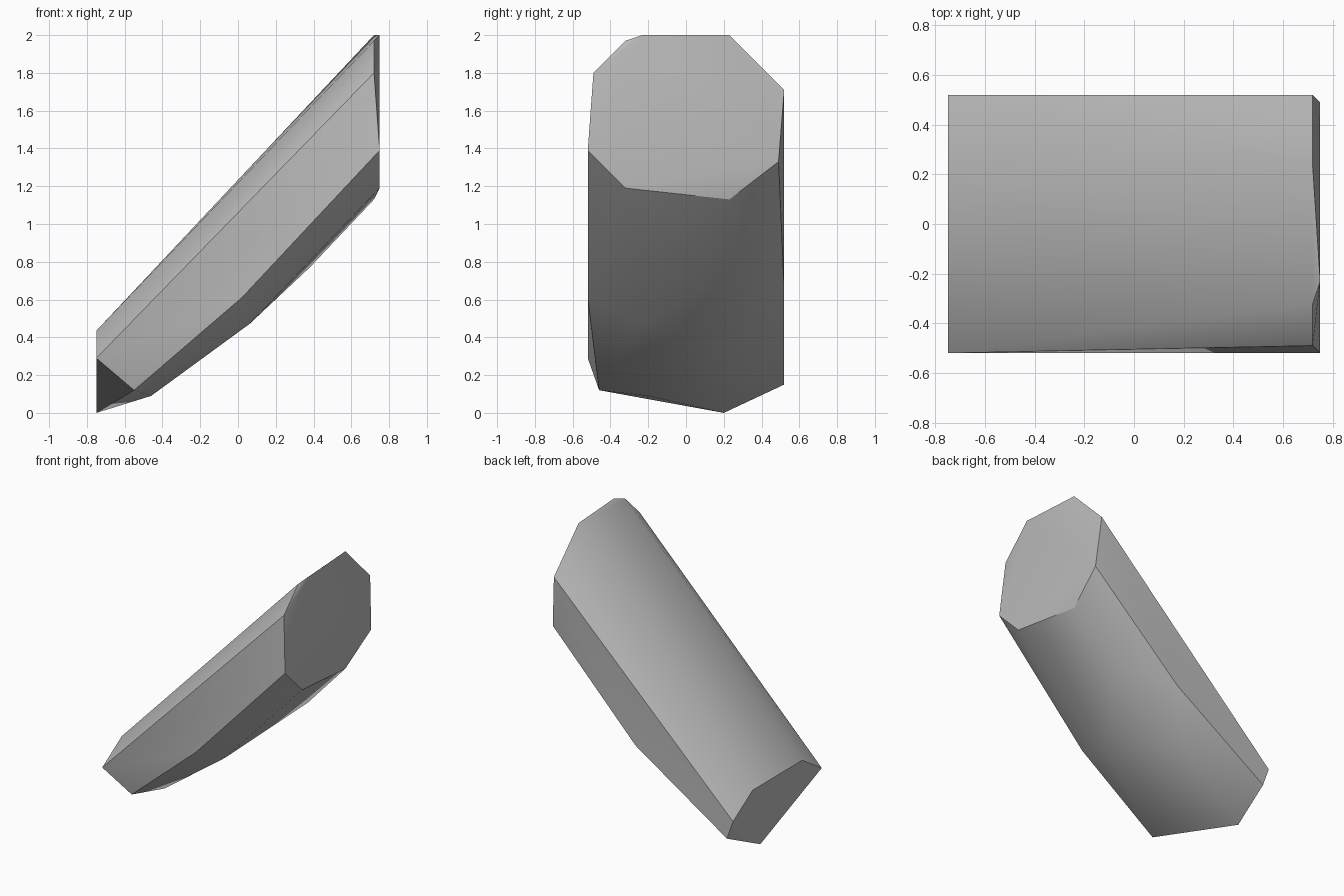
import bpy
import bmesh
import math

# Remove the default cube only
default_cube = bpy.data.objects.get("Cube")
if default_cube:
    bpy.data.objects.remove(default_cube, do_unlink=True)


def flat_material(name, value):
    """Plain grey material shared by viewport and render."""
    colour = (value, value, value, 1.0)
    material = bpy.data.materials.new(name)
    material.use_nodes = True
    material.diffuse_color = colour
    shader = next(n for n in material.node_tree.nodes if n.type == "BSDF_PRINCIPLED")
    shader.inputs["Base Color"].default_value = colour
    return material


def hull_object(name, points, material, sharp_angle):
    """Stretch a convex skin over the points and smooth its shallow edges."""
    mesh = bpy.data.meshes.new(name)
    bm = bmesh.new()
    for point in points:
        bm.verts.new(point)
    result = bmesh.ops.convex_hull(bm, input=bm.verts[:])
    spare = [v for v in result["geom_interior"] if isinstance(v, bmesh.types.BMVert)]
    if spare:
        bmesh.ops.delete(bm, geom=spare, context="VERTS")
    bmesh.ops.recalc_face_normals(bm, faces=bm.faces[:])
    bm.to_mesh(mesh)
    bm.free()
    mesh.materials.append(material)
    obj = bpy.data.objects.new(name, mesh)
    bpy.context.collection.objects.link(obj)
    bpy.ops.object.select_all(action="DESELECT")
    obj.select_set(True)
    bpy.context.view_layer.objects.active = obj
    bpy.ops.object.shade_smooth_by_angle(angle=math.radians(sharp_angle))
    return obj


# Raised end: a slightly uneven rim, split between an outer and an inner plane
outer_x, inner_x = 0.75, 0.72
outer_rim = [(-0.23, 2), (0.49, 1.33), (-0.32, 1.19), (-0.52, 1.39)]
inner_rim = [(0.23, 2), (0.52, 1.71), (0.23, 1.13), (-0.49, 1.8), (-0.32, 1.97)]
raised_end = [(outer_x, y, z) for y, z in outer_rim]
raised_end += [(inner_x, y, z) for y, z in inner_rim]

# Low end: mirrored shoulders and a single bottom corner
low_x = -outer_x
low_end = [(low_x, side * y, z)
           for side in (-1, 1) for y, z in [(0.52, 0.29), (0.29, 0.435)]]
low_end.append((low_x, 0.2, 0))

# Lower side edges and the bowed underside between the ends
front_edge = [(0.02, -0.52, 0.61), (-0.55, -0.46, 0.12)]
back_edge = [(0.05, 0.52, 0.64), (-0.7, 0.52, 0.15)]
underside = [(0.38, 0.28, 0.77), (0.06, -0.235, 0.47),
             (-0.15, 0.32, 0.33), (-0.46, -0.2, 0.09)]

hull_object("slanted_bar",
            raised_end + low_end + front_edge + back_edge + underside,
            flat_material("mid grey", 0.5), 30)
